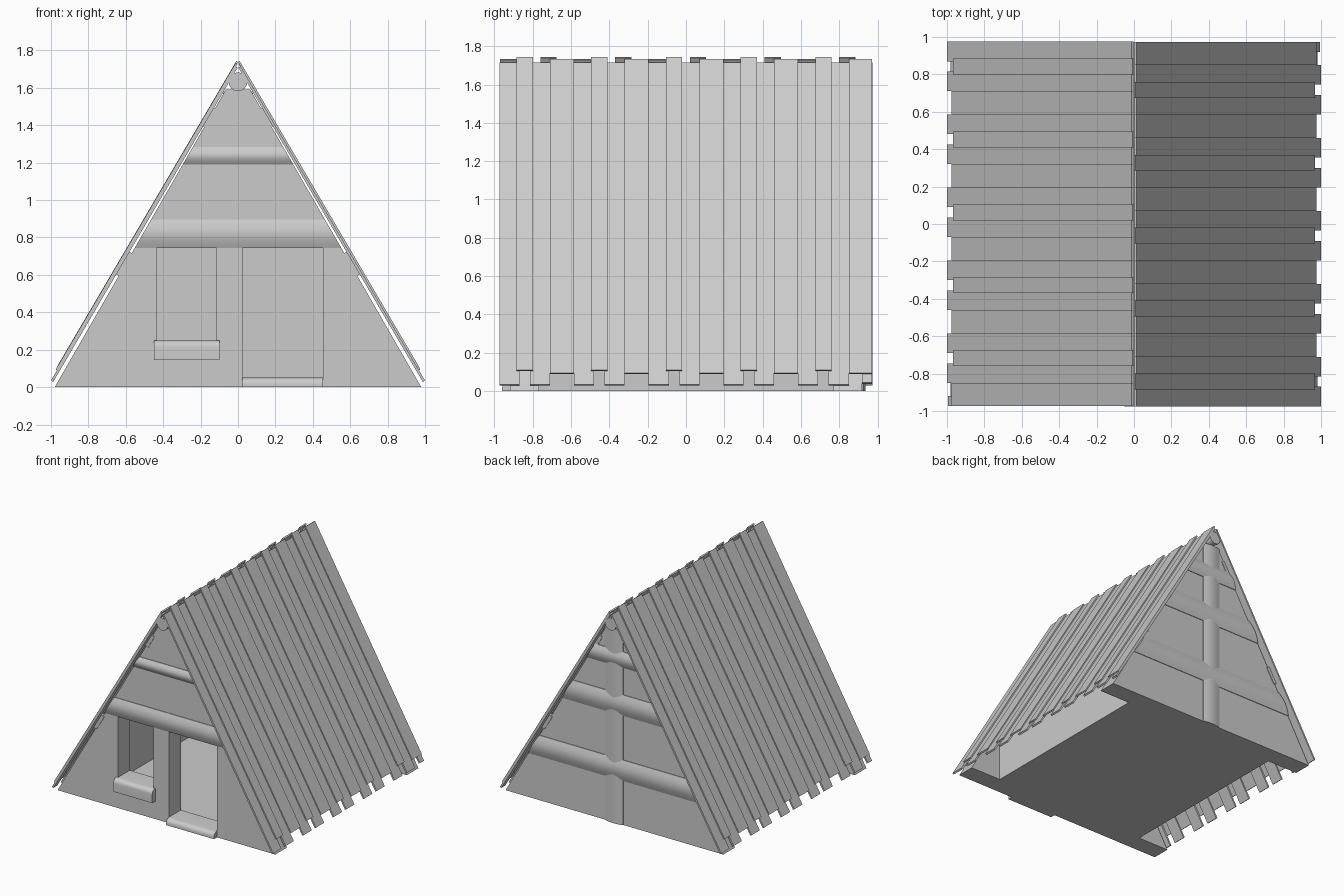
import bpy, bmesh, math
from mathutils import Vector

cube = bpy.data.objects.get("Cube")
if cube:
    bpy.data.objects.remove(cube, do_unlink=True)

grey = bpy.data.materials.new("plain_grey")
grey.use_nodes = True
grey.diffuse_color = (0.6, 0.6, 0.6, 1)
grey.node_tree.nodes["Principled BSDF"].inputs["Base Color"].default_value = (0.6, 0.6, 0.6, 1)


def gable_x(z):
    """Half width of the gable at height z."""
    return 0.98 - 0.575 * z


def loft(name, start, end, smooth=False):
    """Solid between two matching outlines."""
    bm = bmesh.new()
    a = [bm.verts.new(p) for p in start]
    b = [bm.verts.new(p) for p in end]
    n = len(a)
    bm.faces.new(a)
    bm.faces.new(b[::-1])
    for i in range(n):
        j = (i + 1) % n
        bm.faces.new((a[j], a[i], b[i], b[j]))
    bmesh.ops.recalc_face_normals(bm, faces=bm.faces)
    mesh = bpy.data.meshes.new(name)
    bm.to_mesh(mesh)
    bm.free()
    obj = bpy.data.objects.new(name, mesh)
    bpy.context.collection.objects.link(obj)
    mesh.materials.append(grey)
    if smooth:
        bpy.ops.object.select_all(action='DESELECT')
        obj.select_set(True)
        bpy.context.view_layer.objects.active = obj
        bpy.ops.object.shade_smooth_by_angle(angle=math.radians(35))
    return obj


def wall(name, outline, y0, y1):
    return loft(name, [(x, y0, z) for x, z in outline], [(x, y1, z) for x, z in outline])


def box(name, x0, x1, y0, y1, z0, z1):
    return wall(name, [(x0, z0), (x1, z0), (x1, z1), (x0, z1)], y0, y1)


def bulge(lo, hi, depth, steps=8):
    """Points of a shallow arc from lo to hi, as (position, height)."""
    return [(lo + (hi - lo) * i / steps, depth * math.sin(math.pi * i / steps))
            for i in range(steps + 1)]


def beam(name, z0, z1, side):
    """Bowed beam across a gable, with ends sloped like the roof."""
    pts = [(side * (0.925 + h), z) for z, h in bulge(z0, z1, 0.02)]
    pts += [(side * 0.78, z1), (side * 0.78, z0)]
    loft(name, [(-gable_x(z), y, z) for y, z in pts],
         [(gable_x(z), y, z) for y, z in pts], True)


def sill(name, x0, x1, z0, z1):
    """Sill with a rounded upper front edge."""
    r = 0.035
    pts = [(-0.77, z0), (-0.96, z0)]
    pts += [(-0.96 + r * (1 - math.cos(t)), z1 - r * (1 - math.sin(t)))
            for t in (math.pi / 2 * i / 5 for i in range(6))]
    pts.append((-0.77, z1))
    loft(name, [(x0, y, z) for y, z in pts], [(x1, y, z) for y, z in pts], True)


# Front gable: lower wall with door and window openings, then the upper wall
wl, wr, dl, dr, head = -0.435, -0.115, 0.025, 0.455, 0.745
g = gable_x(head)
wall("front_lower_wall", [
    (-gable_x(0), 0), (dl, 0), (dl, head), (wr, head), (wr, 0.2), (wl, 0.2),
    (wl, head), (-g, head)], -0.92, -0.77)
wall("front_door_side_wall", [(dr, 0), (gable_x(0), 0), (g, head), (dr, head)], -0.92, -0.77)
top = gable_x(1.59)
wall("front_upper_wall", [(-g, head), (g, head), (top, 1.59), (-top, 1.59)], -0.92, -0.77)
beam("front_lintel_beam", head, 0.895, -1)
beam("front_upper_beam", 1.19, 1.285, -1)
sill("door_sill", dl, dr, 0, 0.05)
sill("window_sill", -0.45, -0.1, 0.145, 0.25)

# Back gable with post and beams
wall("back_wall", [(-gable_x(0), 0), (gable_x(0), 0), (top, 1.59), (-top, 1.59)], 0.77, 0.92)
post = [(x, 0.925 + h) for x, h in bulge(-0.08, 0.08, 0.012)] + [(0.08, 0.8), (-0.08, 0.8)]
loft("back_post", [(x, y, 0) for x, y in post], [(x, y, 1.58) for x, y in post], True)
for i, (z0, z1) in enumerate(((0.36, 0.53), (0.89, 1.06), (1.28, 1.41))):
    beam(f"back_beam_{i + 1}", z0, z1, 1)

# Floor and low side walls
box("floor", -0.7, 0.7, -0.77, 0.77, 0, 0.045)
for s, side in ((1, "left"), (-1, "right")):
    wall(f"{side}_side_wall", [(s * 0.7, 0), (s * 0.66, 0), (s * 0.66, 0.53), (s * 0.7, 0.49)],
         -0.77, 0.77)

# Ridge log
ring = [(0.05 * math.cos(t), 1.632 + 0.05 * math.sin(t))
        for t in (math.tau * i / 24 for i in range(24))]
loft("ridge_log", [(x, -0.975, z) for x, z in ring], [(x, 0.97, z) for x, z in ring], True)

# Roof boards: each is a thin strip lying on the slope
foot = Vector((1.0, 0.035))
slope = (Vector((0.01, 1.722)) - foot).normalized()
normal = Vector((slope.y, -slope.x))


def slope_point(z, lift):
    return foot + slope * ((z - foot.y) / slope.y) + normal * lift


def strip(name, s, y0, y1, z0, z1, outer, inner):
    """Strip on one slope; the opposite slope is turned half round."""
    pts = [slope_point(z0, outer), slope_point(z1, outer),
           slope_point(z1, inner), slope_point(z0, inner)]
    wall(name, [(s * p.x, p.y) for p in pts], s * y0, s * y1)


period = 0.39
for s, side in ((1, "left"), (-1, "right")):
    for k in range(5):
        y = -0.975 + k * period
        n = f"{side}_roof_{k + 1}"
        strip(n + "_under_board_a", s, y, y + 0.105, 0.035, 1.715, 0, -0.014)
        strip(n + "_under_board_b", s, y + 0.16, y + 0.265, 0.035, 1.715, 0, -0.014)
        strip(n + "_narrow_cover", s, y + 0.09, y + 0.175, 0.105, 1.738, 0.01, 0)
        end = min(y + period, 0.972)
        strip(n + "_wide_cover", s, y + 0.265, end, 0.09, 1.73, 0.008, -0.004)
    strip(f"{side}_roof_end_board", s, 0.92, 0.972, 0.045, 1.715, 0, -0.014)
    # Battens between the gables and the boards
    for i, (z0, z1) in enumerate(((0.61, 0.73), (1.4, 1.5))):
        strip(f"{side}_batten_{i + 1}", s, -0.925, 0.925, z0, z1, -0.012, -0.04)
